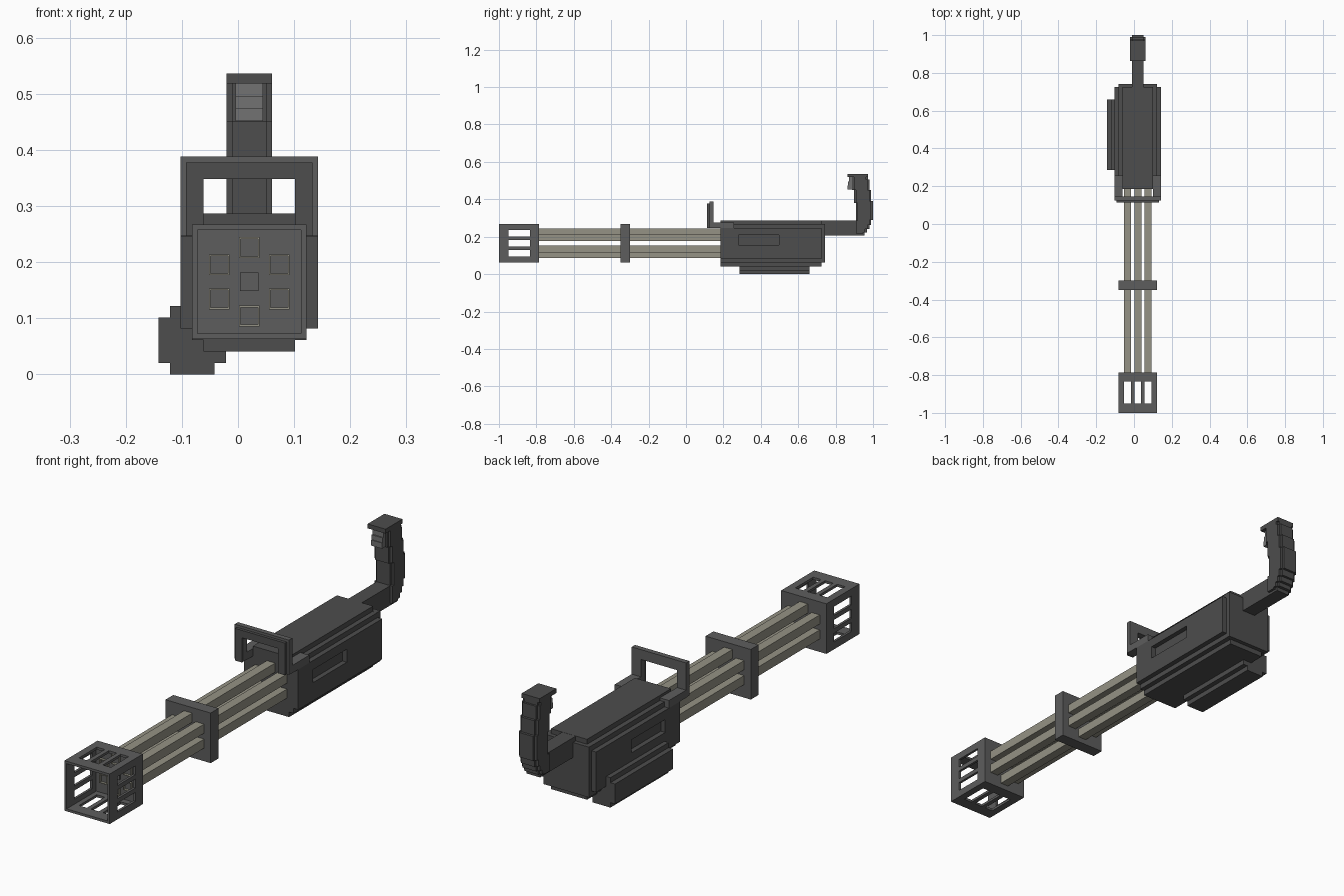
import bpy, bmesh

if "Cube" in bpy.data.objects:
    bpy.data.objects.remove(bpy.data.objects["Cube"])

CX, CZ = 0.02, 0.165          # barrel axis


def material(name, c):
    m = bpy.data.materials.new(name)
    m.diffuse_color = (*c, 1)
    m.use_nodes = True
    m.node_tree.nodes["Principled BSDF"].inputs["Base Color"].default_value = m.diffuse_color
    return m


DARK = material("dark_metal", (0.075, 0.075, 0.075))
MID = material("mid_metal", (0.11, 0.11, 0.11))
LIGHT = material("light_metal", (0.17, 0.17, 0.17))
STEEL = material("barrel_steel", (0.30, 0.29, 0.235))


def prism(name, outline, a, b, axis="y", mat=DARK):
    """Extrude an outline from a to b; outline is (x, z) for axis y, (y, z) for axis x."""
    bm = bmesh.new()
    place = (lambda p: (p[0], a, p[1])) if axis == "y" else (lambda p: (a, p[0], p[1]))
    face = bm.faces.new([bm.verts.new(place(p)) for p in outline])
    out = bmesh.ops.extrude_face_region(bm, geom=[face])
    d = (0, b - a, 0) if axis == "y" else (b - a, 0, 0)
    bmesh.ops.translate(bm, vec=d, verts=[v for v in out["geom"] if isinstance(v, bmesh.types.BMVert)])
    bmesh.ops.recalc_face_normals(bm, faces=bm.faces)
    me = bpy.data.meshes.new(name)
    bm.to_mesh(me)
    bm.free()
    ob = bpy.data.objects.new(name, me)
    me.materials.append(mat)
    bpy.context.collection.objects.link(ob)
    return ob


def box(name, x, y, z, mat=DARK):
    return prism(name, [(x[0], z[0]), (x[1], z[0]), (x[1], z[1]), (x[0], z[1])], *y, mat=mat)


def cut(ob, x, y, z):
    c = box("cutter", x, y, z, ob.data.materials[0])
    c.hide_render = True
    m = ob.modifiers.new("cut", "BOOLEAN")
    m.object, m.operation, m.solver = c, "DIFFERENCE", "EXACT"
    bpy.context.view_layer.objects.active = ob
    bpy.ops.object.modifier_apply(modifier=m.name)
    bpy.data.objects.remove(c)


def stepped(cx, cz, hx, hz, n, s=0.0205):
    """Rectangle whose corners are cut into n square steps."""
    q = [(hx, hz - n * s)]
    for i in range(n):
        k = hz - (n - i) * s
        q += [(hx - (i + 1) * s, k), (hx - (i + 1) * s, k + s)]
    q = q[:]
    pts = q + [(-x, z) for x, z in reversed(q)]
    pts += [(-x, -z) for x, z in q] + [(x, -z) for x, z in reversed(q)]
    return [(cx + x, cz + z) for x, z in pts]


def around(c, h):
    return (c - h, c + h)


# Muzzle cage: open-fronted box with three slots in every wall
cage = box("muzzle_cage", around(CX, 0.102), (-1, -0.787), around(CZ, 0.102), MID)
cut(cage, around(CX, 0.092), (-1.1, -0.81), around(CZ, 0.092))
for i in (-1, 0, 1):
    y = (-0.95, -0.835)
    cut(cage, around(CX + i * 0.054, 0.018), y, (-0.1, 0.5))
    cut(cage, (-0.3, 0.3), y, around(CZ + i * 0.054, 0.018))
box("spindle_cap", around(CX, 0.0165), (-0.815, -0.80), around(CZ, 0.0165), MID)

# Six hollow square barrels
spots = [(0, 0.061), (0, -0.061)] + [(sx * 0.0535, sz * 0.0305) for sx in (-1, 1) for sz in (-1, 1)]
for dx, dz in spots:
    x, z = CX + dx, CZ + dz
    b = box("barrel", around(x, 0.0185), (-0.82, 0.20), around(z, 0.0185), STEEL)
    cut(b, around(x, 0.0155), (-0.9, -0.81), around(z, 0.0155))

# Clamp plate halfway along the barrels
box("barrel_clamp", around(CX, 0.102), (-0.35, -0.30), around(CZ, 0.102), MID)

# Receiver with stepped corners and a recess on each side
body = prism("receiver", stepped(CX, CZ - 0.001, 0.1225, 0.123, 2), 0.184, 0.725)
for s in (-1, 1):
    cut(body, around(CX + s * 0.1225, 0.02), (0.28, 0.497), (0.156, 0.209))
box("receiver_back_plate", around(CX, 0.102), (0.72, 0.742), (0.062, 0.267))

# Drive housing slung under the left side
prism("drive_housing", stepped(-0.0815, 0.061, 0.0605, 0.061, 1), 0.285, 0.66)


# Carry handle: two-layer arch with side arms
def arch(name, inset, y0, y1, mat):
    o, i = 0.1225 - inset, 0.0815
    prism(name, [(CX - o, 0.247), (CX - i, 0.247), (CX - i, 0.348), (CX + i, 0.348),
                 (CX + i, 0.247), (CX + o, 0.247), (CX + o, 0.388 - inset), (CX - o, 0.388 - inset)],
          y0, y1, mat=mat)


arch("handle_front", 0.01, 0.113, 0.127, DARK)
arch("handle_back", 0, 0.125, 0.146, MID)
for s in (-1, 1):
    box("handle_arm", around(CX + s * 0.102, 0.0205), (0.14, 0.256), (0.246, 0.277), MID)

# Rear arm and stepped grip
box("rear_arm", around(CX, 0.0305), (0.70, 0.93), (0.206, 0.2865))


def grip(name, half, d):
    front = [(0.908, 0.206 + d), (0.908, 0.287), (0.908 + d, 0.287), (0.908 + d, 0.38), (0.898 + d, 0.38),
             (0.898 + d, 0.45), (0.887 + d, 0.45), (0.887 + d, 0.52)]
    back = [(0.972, 0.52), (0.972, 0.505), (0.98, 0.505), (0.98, 0.45), (0.99, 0.45), (0.99, 0.39),
            (1.0, 0.39), (1.0, 0.29), (0.99, 0.29), (0.99, 0.262), (0.98, 0.262), (0.98, 0.24),
            (0.968, 0.24), (0.968, 0.222), (0.955, 0.222), (0.955, 0.206 + d)]
    back = [(y - d, z) for y, z in back]
    prism(name, front + back, CX - half, CX + half, axis="x")


grip("grip_core", 0.0305, 0)
grip("grip_cheeks", 0.0405, 0.01)
box("grip_cap", around(CX, 0.0405), (0.864, 0.972), (0.518, 0.536))

# Trigger in three small steps
for y0, z0, z1 in [(0.872, 0.495, 0.519), (0.867, 0.475, 0.495), (0.864, 0.452, 0.475)]:
    box("trigger", around(CX, 0.0245), (y0, 0.90), (z0, z1), LIGHT)
